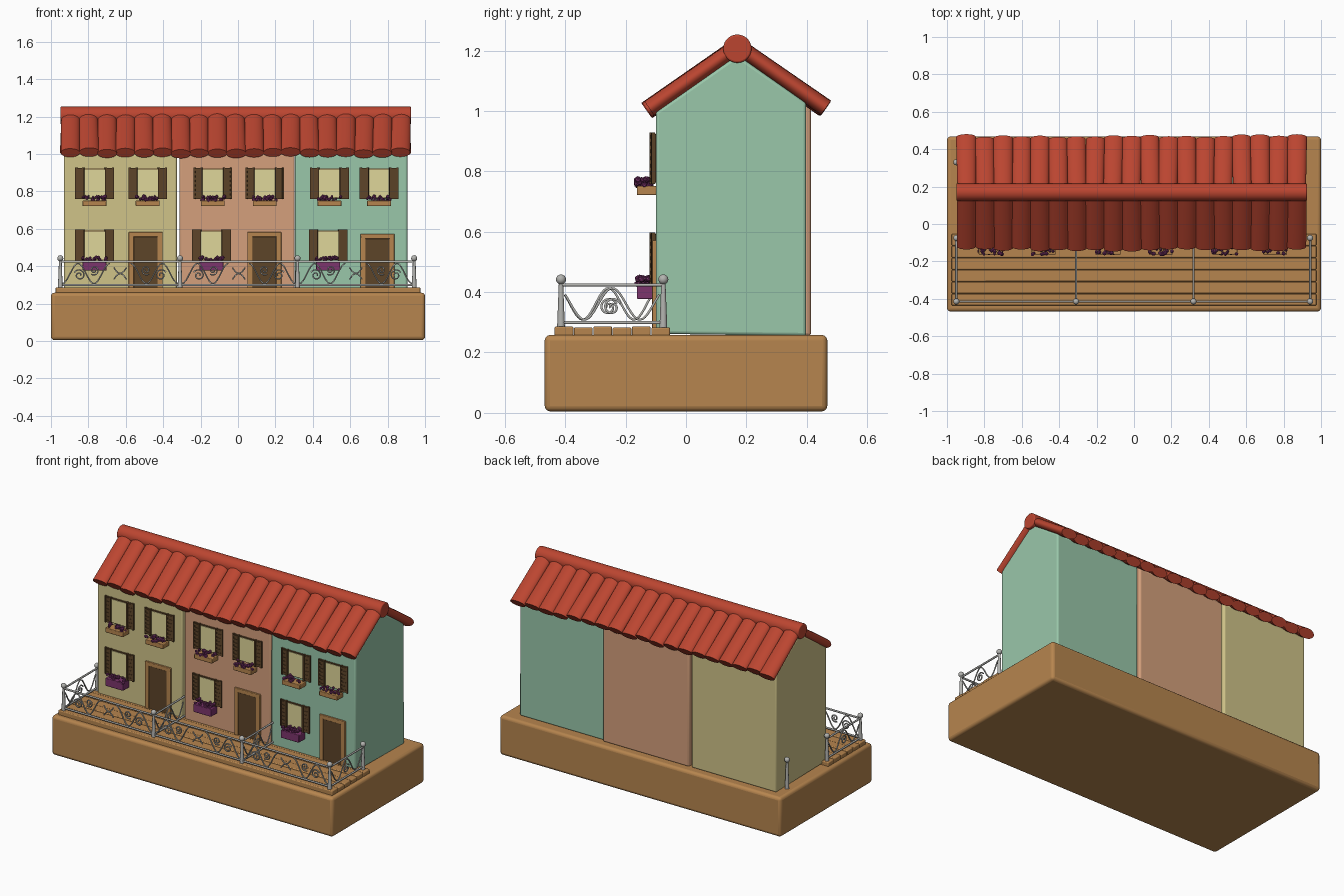
import bpy, bmesh, math, random
from mathutils import Matrix, Vector

if "Cube" in bpy.data.objects:
    bpy.data.objects.remove(bpy.data.objects["Cube"])

random.seed(4)


def mat(name, r, g, b):
    m = bpy.data.materials.new(name)
    m.diffuse_color = (r, g, b, 1)
    m.use_nodes = True
    m.node_tree.nodes["Principled BSDF"].inputs["Base Color"].default_value = m.diffuse_color
    return m


WOOD = mat("light_wood", 0.47, 0.235, 0.077)
ROOF = mat("terracotta", 0.50, 0.06, 0.03)
YELLOW = mat("yellow_plaster", 0.63, 0.55, 0.25)
ORANGE = mat("peach_plaster", 0.66, 0.35, 0.20)
GREEN = mat("mint_plaster", 0.32, 0.57, 0.40)
BROWN = mat("dark_brown", 0.11, 0.058, 0.022)
PURPLE = mat("flower_purple", 0.20, 0.035, 0.15)
METAL = mat("grey_metal", 0.45, 0.45, 0.43)
GLASS = mat("lit_glass", 0.74, 0.67, 0.32)


def finish(bm, name, material, bevel=0.0, angle=35):
    bmesh.ops.recalc_face_normals(bm, faces=bm.faces)
    me = bpy.data.meshes.new(name)
    bm.to_mesh(me)
    bm.free()
    me.materials.append(material)
    me.shade_smooth()
    me.set_sharp_from_angle(angle=math.radians(angle))
    ob = bpy.data.objects.new(name, me)
    bpy.context.collection.objects.link(ob)
    if bevel:
        mod = ob.modifiers.new("soft_edges", 'BEVEL')
        mod.width, mod.segments = bevel, 3
    return ob


def add_box(bm, x0, x1, y0, y1, z0, z1, rot=0.0):
    c = Vector(((x0 + x1) / 2, (y0 + y1) / 2, (z0 + z1) / 2))
    m = Matrix.Translation(c) @ Matrix.Rotation(rot, 4, 'Z') @ Matrix.Diagonal((x1 - x0, y1 - y0, z1 - z0, 1))
    bmesh.ops.create_cube(bm, size=1, matrix=m)


def box(name, material, *dims, bevel=0.0):
    bm = bmesh.new()
    add_box(bm, *dims)
    return finish(bm, name, material, bevel)


# Base block and walkway planks
box("base", WOOD, -1, 1, -0.468, 0.468, 0.005, 0.258, bevel=0.018)
for i in range(6):
    y = -0.435 + i * 0.064
    box(f"walkway_plank_{i}", WOOD, -0.975, 0.975, y, y + 0.062, 0.25, 0.286 - 0.003 * (i % 2), bevel=0.005)

# Three gabled houses: pentagon profile pushed along x
RY, SL = 0.17, 0.70


def house(name, material, x0, x1, yb):
    prof = [(-0.10, 0.262), (yb, 0.255), (yb, 1.185 - SL * (yb - RY)), (RY, 1.185), (-0.10, 0.996)]
    bm = bmesh.new()
    f = bm.faces.new([bm.verts.new((x0, y, z)) for y, z in prof])
    ext = bmesh.ops.extrude_face_region(bm, geom=[f])
    bmesh.ops.translate(bm, vec=(x1 - x0, 0, 0), verts=[v for v in ext["geom"] if isinstance(v, bmesh.types.BMVert)])
    finish(bm, name, material, 0.01)


house("yellow_house", YELLOW, -0.93, -0.327, 0.412)
house("peach_house", ORANGE, -0.312, 0.303, 0.414)
house("mint_house", GREEN, 0.305, 0.905, 0.398)

# Roof: rows of long rounded tiles on both slopes, plus ridge roll
COLS, RX0, RX1 = 19, -0.945, 0.92
pitch = (RX1 - RX0) / COLS
ct, st = math.cos(math.atan(SL)), math.sin(math.atan(SL))
for s, label, base_len in ((-1, "front", 0.362), (1, "back", 0.352)):
    bm = bmesh.new()
    for i in range(COLS):
        L = base_len + random.uniform(-0.01, 0.006)
        down, nor = Vector((0, s * ct, -st)), Vector((0, s * st, ct))
        cen = Vector((RX0 + (i + 0.5) * pitch, RY, 1.212)) + down * L / 2 + nor * random.uniform(-0.003, 0.003)
        basis = Matrix(((-s, 0, 0), (0, nor.y, down.y), (0, nor.z, down.z))).to_4x4()
        m = (Matrix.Translation(cen) @ basis @ Matrix.Rotation(random.uniform(-0.02, 0.02), 4, 'Y')
             @ Matrix.Diagonal((1, 0.54, 1, 1)))
        bmesh.ops.create_cone(bm, cap_ends=True, segments=18, radius1=0.050,
                              radius2=random.uniform(0.051, 0.055), depth=L, matrix=m)
    finish(bm, f"{label}_roof_tiles", ROOF, angle=50)
bm = bmesh.new()
bmesh.ops.create_cone(bm, cap_ends=True, segments=28, radius1=0.047, radius2=0.047, depth=1.875,
                      matrix=Matrix.Translation((-0.0125, RY, 1.206)) @ Matrix.Rotation(math.pi / 2, 4, 'Y'))
finish(bm, "ridge_roll", ROOF, 0.006)


# Windows with louvred shutters, planter and flowers
def window(name, x, z, lower):
    box(name + "_frame", BROWN, x - 0.067, x + 0.067, -0.107, -0.095, z - 0.08, z + 0.08, bevel=0.002)
    box(name + "_glass", GLASS, x - 0.057, x + 0.057, -0.110, -0.10, z - 0.075, z + 0.073)
    bm = bmesh.new()
    for s in (-1, 1):
        a, r = x + s * 0.079, s * 0.14
        add_box(bm, a - 0.021, a + 0.021, -0.113, -0.104, z - 0.083, z + 0.083, r)
        for e in (-1, 1):
            add_box(bm, a + e * 0.019 - 0.005, a + e * 0.019 + 0.005, -0.118 + s * e * 0.003,
                    -0.104, z - 0.085, z + 0.085, r)
        for k in range(7):
            zz = z - 0.072 + k * 0.024
            add_box(bm, a - 0.016, a + 0.016, -0.116, -0.108, zz - 0.006, zz + 0.006, r)
    finish(bm, name + "_shutters", BROWN)
    top = z - 0.092 if not lower else z - 0.085
    h = 0.05 if lower else 0.03
    box(name + "_planter", PURPLE if lower else WOOD, x - 0.064, x + 0.064, -0.163, -0.098,
        top - h, top, bevel=0.004)
    bm = bmesh.new()
    for k in range(22):
        p = (x + random.uniform(-0.062, 0.062), random.uniform(-0.163, -0.115), top + random.uniform(0.0, 0.022))
        bmesh.ops.create_icosphere(bm, subdivisions=1, radius=random.uniform(0.007, 0.012),
                                   matrix=Matrix.Translation(p))
    finish(bm, name + "_flowers", PURPLE, angle=20)


for i, x in enumerate((-0.767, -0.483, -0.135, 0.143, 0.489, 0.754)):
    window(f"upper_window_{i}", x, 0.843, False)
for i, x in enumerate((-0.767, -0.142, 0.482)):
    window(f"lower_window_{i}", x, 0.512, True)

# Doors with wooden surrounds
for i, (x, top) in enumerate(((-0.494, 0.582), (0.141, 0.582), (0.746, 0.572))):
    bm = bmesh.new()
    for s in (-1, 1):
        add_box(bm, x + s * 0.077 - 0.014, x + s * 0.077 + 0.014, -0.112, -0.09, 0.27, top)
    add_box(bm, x - 0.091, x + 0.091, -0.112, -0.09, top - 0.026, top)
    finish(bm, f"door_surround_{i}", WOOD, 0.004)
    box(f"door_{i}", BROWN, x - 0.066, x + 0.066, -0.106, -0.09, 0.27, top - 0.022)


# Railings: curves swept into tubes
def tubes(name, paths, radius):
    cu = bpy.data.curves.new(name, 'CURVE')
    cu.dimensions, cu.bevel_depth, cu.bevel_resolution, cu.use_fill_caps = '3D', radius, 1, True
    for pts in paths:
        sp = cu.splines.new('POLY')
        sp.points.add(len(pts) - 1)
        for p, q in zip(sp.points, pts):
            p.co = (*q, 1)
    ob = bpy.data.objects.new(name, cu)
    bpy.context.collection.objects.link(ob)
    cu.materials.append(METAL)
    bpy.ops.object.select_all(action='DESELECT')
    ob.select_set(True)
    bpy.context.view_layer.objects.active = ob
    bpy.ops.object.convert(target='MESH')


def spiral(u, z, r, flip, start, turns=1.5):
    n = 26
    return [(u + flip * r * (1 - 0.8 * k / n) * math.cos(start + turns * math.tau * k / n),
             z + r * (1 - 0.8 * k / n) * math.sin(start + turns * math.tau * k / n)) for k in range(n + 1)]


def railing(name, a, b, motifs):
    a, b = Vector(a), Vector(b)
    d = (b - a).normalized()
    half, mid = (b - a).length / 2, (a + b) / 2
    tubes(name + "_rails", [[(*a, z), (*b, z)] for z in (0.299, 0.424)], 0.006)
    flat = []
    for s in (-1, 1):
        if motifs > 1:  # centre cross of bowed bars, then a wave and scrolls out to the post
            for v in (-1, 1):
                flat.append([(s * 0.034 * t, 0.361 + v * 0.032 * t ** 1.8) for t in (0, 0.3, 0.6, 0.8, 1)])
            w0, w1 = 0.055, half - 0.01
            flat.append([(s * (w0 + (w1 - w0) * k / 24), 0.361 + 0.054 * math.cos(k / 24 * 3 * math.pi))
                         for k in range(25)])
            flat.append(spiral(s * (w0 + (w1 - w0) * 0.64), 0.352, 0.031, s, 0.5))
            flat.append(spiral(s * (w0 + (w1 - w0) * 0.33), 0.378, 0.026, -s, -2.2))
        else:
            flat.append([(s * half * 0.92 * k / 20, 0.361 + 0.052 * math.cos(k / 20 * 1.7 * math.pi))
                         for k in range(21)])
    if motifs == 1:
        flat.append(spiral(0, 0.350, 0.030, 1, 0.4))
    tubes(name + "_scrolls", [[(mid.x + d.x * u, mid.y + d.y * u, z) for u, z in p] for p in flat], 0.0042)


XS, YF, YB = (-0.95, -0.31, 0.318, 0.942), -0.414, -0.075
for i in range(3):
    railing(f"front_railing_{i}", (XS[i], YF), (XS[i + 1], YF), 2)
for i, x in enumerate(XS):
    railing(f"cross_railing_{i}", (x, YF), (x, YB if i in (0, 3) else -0.10), 1)

# Tapered posts with ball finials, including the lone post behind the yellow house
posts = [(x, YF, 0.28) for x in XS] + [(XS[0], YB, 0.28), (XS[3], YB, 0.28), (-0.95, 0.33, 0.25)]
for i, (x, y, z0) in enumerate(posts):
    bm = bmesh.new()
    bmesh.ops.create_cone(bm, cap_ends=True, segments=12, radius1=0.013, radius2=0.007, depth=0.435 - z0,
                          matrix=Matrix.Translation((x, y, (0.435 + z0) / 2)))
    bmesh.ops.create_uvsphere(bm, u_segments=14, v_segments=10, radius=0.0165,
                              matrix=Matrix.Translation((x, y, 0.442)))
    finish(bm, f"railing_post_{i}", METAL)
